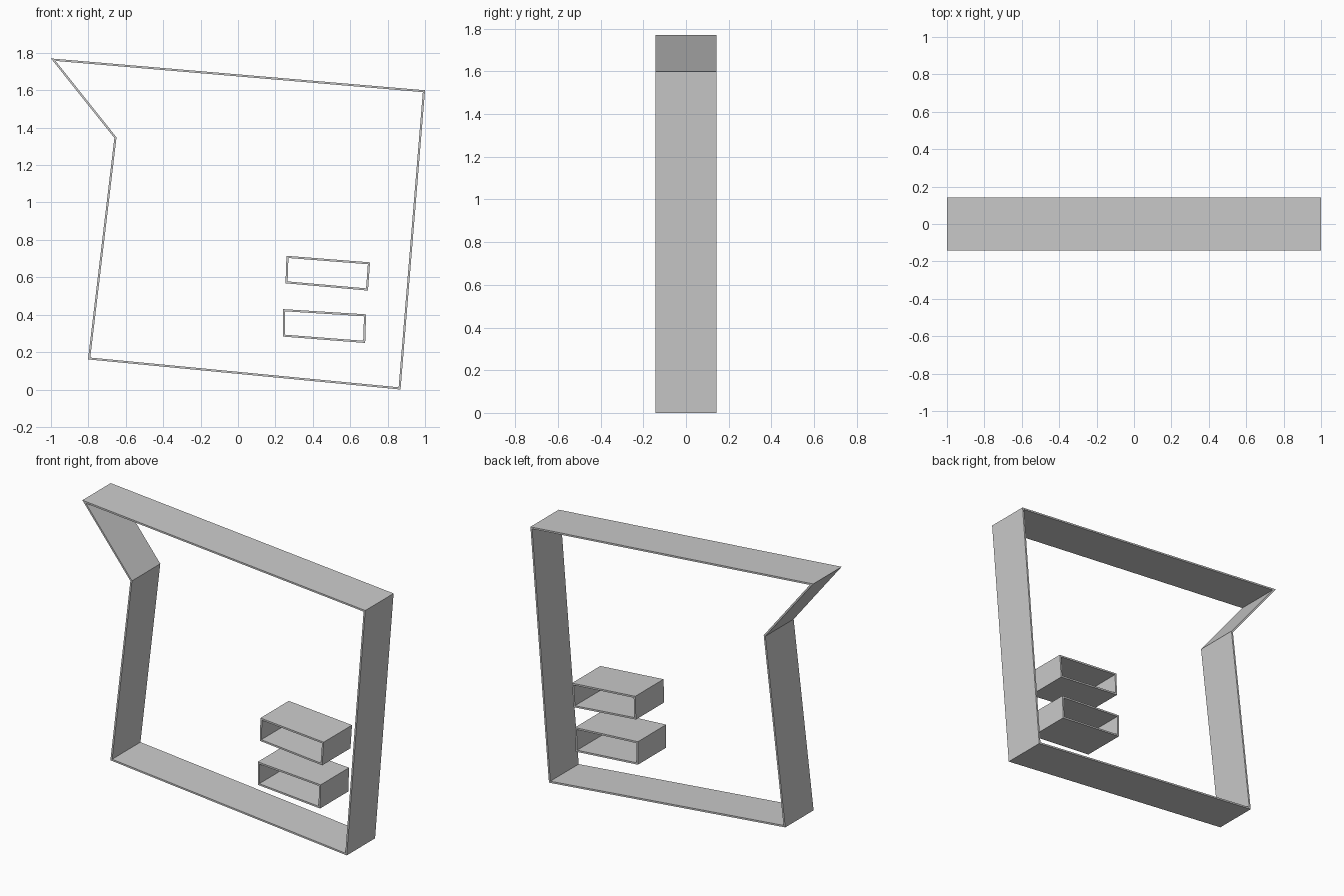
import bpy
import bmesh
from mathutils import Vector

if "Cube" in bpy.data.objects:
    bpy.data.objects.remove(bpy.data.objects["Cube"])

HALF_DEPTH = 0.143
WALL = 0.011


def inset(points, t):
    """Mitred inward offset of a clockwise outline."""
    result = []
    n = len(points)
    for i in range(n):
        a, b, c = (Vector(points[(i + k) % n]) for k in (-1, 0, 1))
        d1, d2 = (b - a).normalized(), (c - b).normalized()
        n1, n2 = Vector((d1.y, -d1.x)), Vector((d2.y, -d2.x))
        result.append(b + (n1 + n2) * t / (1 + n1.dot(n2)))
    return result


def hollow_band(name, outline):
    """Thin-walled open tube following an outline in the xz plane."""
    bm = bmesh.new()
    loops = []
    for pts in (outline, inset(outline, WALL)):
        for y in (-HALF_DEPTH, HALF_DEPTH):
            loops.append([bm.verts.new((p[0], y, p[1])) for p in pts])
    of, ob, inf, inb = loops
    n = len(outline)
    for first, second in ((of, ob), (ob, inb), (inb, inf), (inf, of)):
        for i in range(n):
            j = (i + 1) % n
            bm.faces.new((first[i], first[j], second[j], second[i]))
    bmesh.ops.recalc_face_normals(bm, faces=bm.faces)
    mesh = bpy.data.meshes.new(name)
    bm.to_mesh(mesh)
    bm.free()
    obj = bpy.data.objects.new(name, mesh)
    bpy.context.collection.objects.link(obj)


# Outer frame with the pointed corner
hollow_band("outer_frame", [(-1.0, 1.77), (1.0, 1.6), (0.869, 0.0),
                            (-0.802, 0.161), (-0.661, 1.345)])

# Two small slot frames
hollow_band("upper_slot", [(0.259, 0.715), (0.706, 0.68),
                           (0.695, 0.529), (0.254, 0.568)])
hollow_band("lower_slot", [(0.24, 0.43), (0.685, 0.402),
                           (0.68, 0.249), (0.24, 0.283)])
